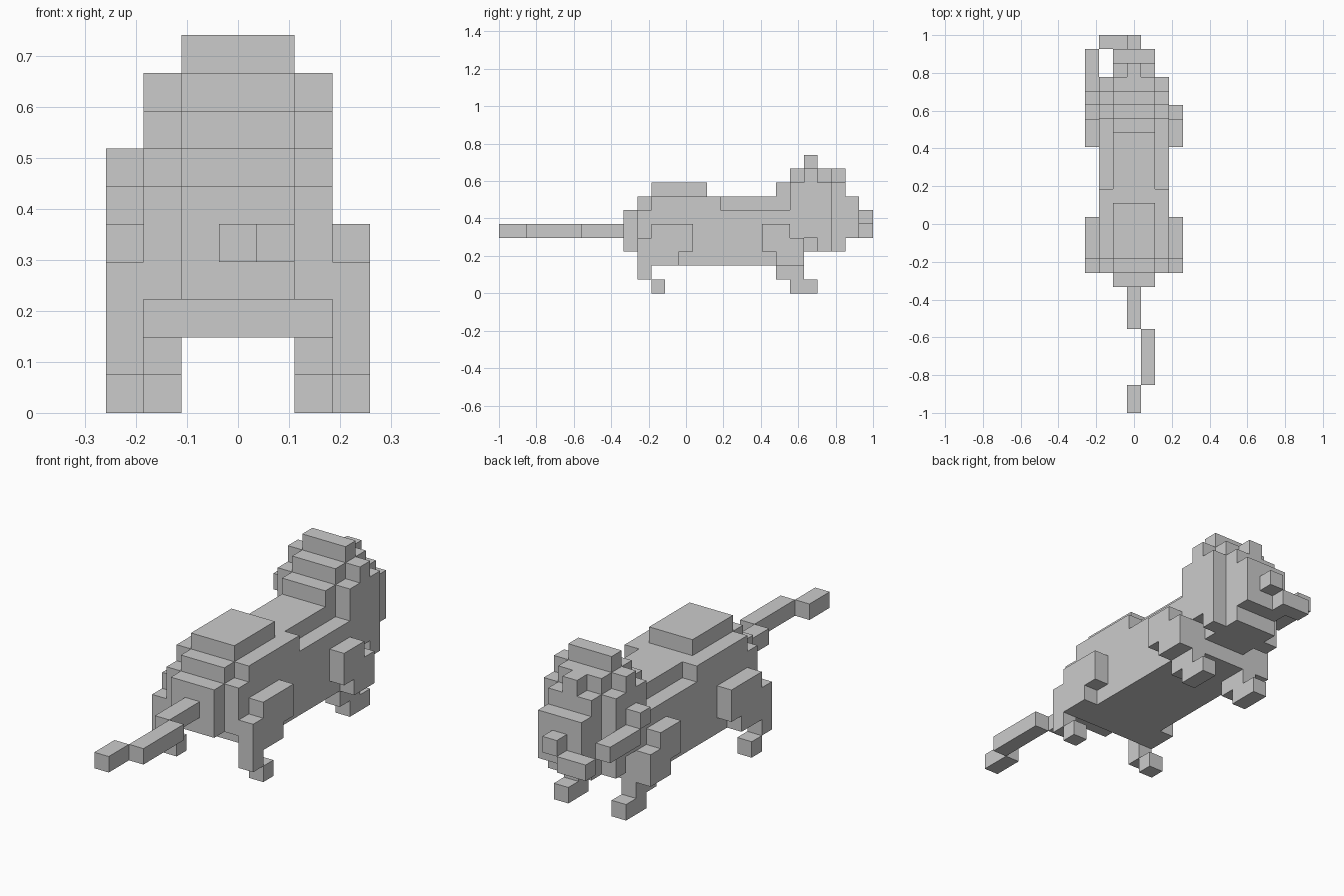
import bpy, bmesh
from math import radians

if "Cube" in bpy.data.objects:
    bpy.data.objects.remove(bpy.data.objects["Cube"])

V = 2 / 27  # size of one block; grid is 7 x 27 x 10 blocks


def box(x0, x1, y0, y1, z0, z1):
    return {(x, y, z) for x in range(x0, x1) for y in range(y0, y1) for z in range(z0, z1)}


def mirror(cells):
    return {(6 - x, y, z) for x, y, z in cells}


parts = {}

# Trunk of the body with rump, narrowed shoulders and raised back
parts["body"] = (box(1, 6, 11, 16, 2, 7) | box(1, 6, 16, 22, 2, 6) | box(2, 5, 16, 22, 6, 7)
                 | box(1, 6, 10, 11, 3, 6) | box(2, 5, 10, 11, 6, 7) | box(2, 5, 9, 10, 3, 6))
parts["back_hump"] = box(2, 5, 11, 15, 7, 8)

# Tail with a sideways kink
parts["tail"] = box(3, 4, 6, 9, 4, 5) | box(4, 5, 2, 6, 4, 5) | box(3, 4, 0, 2, 4, 5)

# Head: mane steps, cheeks, chin and crown
parts["head"] = (box(2, 5, 20, 21, 7, 8) | box(2, 5, 21, 24, 7, 9) | box(1, 6, 21, 22, 6, 8)
                 | box(1, 6, 22, 23, 4, 9) | box(2, 5, 22, 23, 3, 4)
                 | box(1, 6, 23, 24, 3, 8) | box(2, 5, 24, 25, 3, 8) | box(3, 4, 24, 25, 8, 9))
parts["crown"] = box(2, 5, 22, 23, 9, 10)
parts["muzzle"] = box(2, 5, 25, 26, 4, 7)
parts["nose"] = box(3, 4, 26, 27, 5, 6)

# Strip trailing from the mouth along the left cheek
parts["mouth_strip"] = box(1, 3, 26, 27, 4, 5) | box(0, 1, 23, 26, 5, 6) | box(0, 1, 22, 23, 6, 7)

# Legs, built on the right and mirrored
tail_leg = (box(6, 7, 11, 14, 3, 5) | box(6, 7, 11, 13, 2, 3)
            | box(6, 7, 10, 11, 1, 4) | box(6, 7, 11, 12, 0, 1))
head_leg = (box(6, 7, 19, 21, 3, 5) | box(6, 7, 20, 22, 2, 4)
            | box(5, 6, 20, 22, 1, 2) | box(5, 6, 21, 23, 0, 1))
for name, leg in (("tail_end_leg", tail_leg), ("head_end_leg", head_leg)):
    parts[name + "_right"] = leg
    parts[name + "_left"] = mirror(leg)

solid = set().union(*parts.values())


# Skin each part with only the block faces that are exposed
def skin(name, cells):
    bm = bmesh.new()
    verts = {}

    def vert(p):
        if p not in verts:
            verts[p] = bm.verts.new(((p[0] - 3.5) * V, (p[1] - 13.5) * V, p[2] * V))
        return verts[p]

    for c in sorted(cells):
        for axis in range(3):
            u, w = (axis + 1) % 3, (axis + 2) % 3
            for side in (0, 1):
                n = list(c)
                n[axis] += 2 * side - 1
                if tuple(n) in solid:
                    continue
                ring = []
                for du, dw in ((0, 0), (1, 0), (1, 1), (0, 1)):
                    p = list(c)
                    p[axis] += side
                    p[u] += du
                    p[w] += dw
                    ring.append(vert(tuple(p)))
                bm.faces.new(ring if side else ring[::-1])
    # Merge coplanar faces
    bmesh.ops.dissolve_limit(bm, angle_limit=radians(1), verts=bm.verts, edges=bm.edges)
    mesh = bpy.data.meshes.new(name)
    bm.to_mesh(mesh)
    bm.free()
    bpy.context.collection.objects.link(bpy.data.objects.new(name, mesh))


for part, cells in parts.items():
    skin(part, cells)
